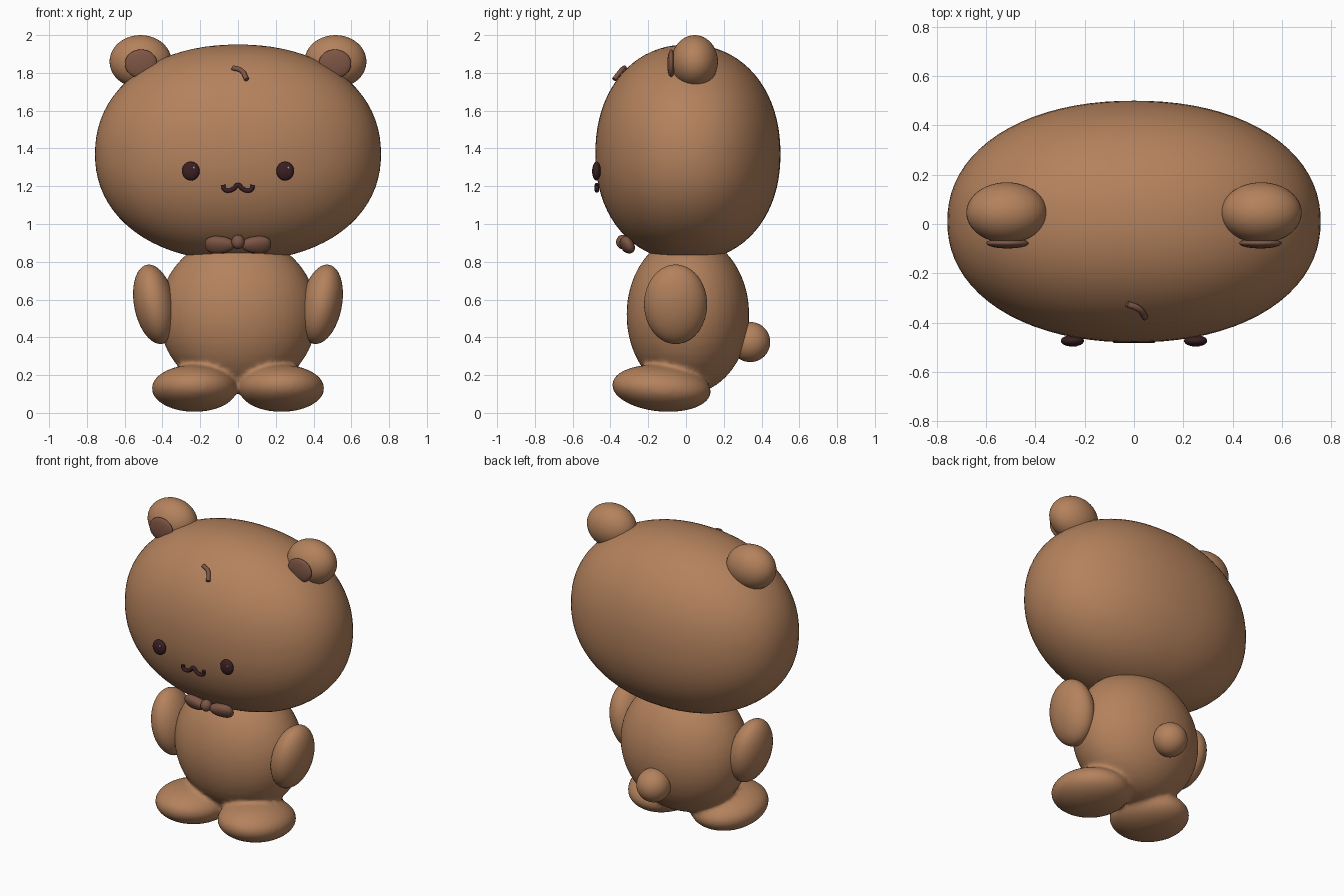
import bpy, bmesh
from math import radians
from mathutils import Matrix, Vector, Euler

cube = bpy.data.objects.get("Cube")
if cube:
    bpy.data.objects.remove(cube, do_unlink=True)


def material(name, rgb):
    m = bpy.data.materials.new(name)
    m.use_nodes = True
    m.diffuse_color = (*rgb, 1)
    m.node_tree.nodes["Principled BSDF"].inputs["Base Color"].default_value = (*rgb, 1)
    return m


fur = material("brown fur", (0.456, 0.223, 0.109))
dark_fur = material("dark brown", (0.205, 0.091, 0.058))
black = material("blackish brown", (0.042, 0.014, 0.016))
glint = material("eye glint", (0.45, 0.3, 0.3))


def add_ball(bm, center, radii, rot=(0, 0, 0), power=2.0, segments=48):
    """Ellipsoid; a power above 2 makes it boxier."""
    verts = bmesh.ops.create_uvsphere(
        bm, u_segments=segments, v_segments=segments // 2, radius=1)["verts"]
    turn = Euler([radians(a) for a in rot]).to_matrix()
    for v in verts:
        size = sum(abs(c) ** power for c in v.co) ** (1 / power)
        p = v.co / size
        v.co = turn @ Vector([p[i] * radii[i] for i in range(3)]) + Vector(center)
    return verts


def finish(name, bm, mat):
    mesh = bpy.data.meshes.new(name)
    bm.to_mesh(mesh)
    bm.free()
    mesh.materials.append(mat)
    mesh.shade_smooth()
    obj = bpy.data.objects.new(name, mesh)
    bpy.context.collection.objects.link(obj)
    return obj


def ball(name, mat, *args, **kw):
    bm = bmesh.new()
    add_ball(bm, *args, **kw)
    return finish(name, bm, mat)


def tube(name, mat, points, radius):
    curve = bpy.data.curves.new(name, "CURVE")
    curve.dimensions = "3D"
    curve.bevel_depth = radius
    curve.bevel_resolution = 4
    curve.use_fill_caps = True
    spline = curve.splines.new("BEZIER")
    spline.bezier_points.add(len(points) - 1)
    for bp, p in zip(spline.bezier_points, points):
        bp.co = p
        bp.handle_left_type = bp.handle_right_type = "AUTO"
    curve.materials.append(mat)
    obj = bpy.data.objects.new(name, curve)
    bpy.context.collection.objects.link(obj)


# Head, slightly boxy, with a marginally shorter lower half
bm = bmesh.new()
for v in add_ball(bm, (0, 0, 0), (0.757, 0.49, 0.58), power=2.15, segments=80):
    if v.co.z < 0:
        v.co.z *= 0.975
    v.co += Vector((0, 0.01, 1.37))
finish("head", bm, fur)

# Body and feet fused with a soft crease
bm = bmesh.new()
add_ball(bm, (0, 0.01, 0.52), (0.42, 0.325, 0.42))
for s in (-1, 1):
    add_ball(bm, (s * 0.23, -0.13, 0.13), (0.227, 0.263, 0.123), (-5, 0, 0))
body = finish("body_and_feet", bm, fur)
remesh = body.modifiers.new("fuse", "REMESH")
remesh.mode = "VOXEL"
remesh.voxel_size = 0.014
remesh.use_smooth_shade = True
soften = body.modifiers.new("soften", "SMOOTH")
soften.factor = 0.5
soften.iterations = 8

# Tail
ball("tail", fur, (0, 0.34, 0.375), (0.106, 0.106, 0.106))

# Paired parts
for s, side in ((1, "left"), (-1, "right")):
    ball(side + "_arm", fur, (s * 0.442, -0.055, 0.575), (0.108, 0.167, 0.213), (0, s * 11, 0))
    ball(side + "_ear", fur, (s * 0.516, 0.046, 1.86), (0.164, 0.123, 0.14))
    ball(side + "_inner_ear", dark_fur, (s * 0.513, -0.078, 1.848), (0.086, 0.021, 0.076))
    ball(side + "_eye", black, (s * 0.25, -0.474, 1.28), (0.047, 0.023, 0.05), segments=32)
    ball(side + "_eye_glint", glint, (s * 0.25 + 0.017, -0.492, 1.298),
         (0.007, 0.004, 0.007), segments=12)

    # Bow loop, taller at its outer end and leaning with the chin
    bm = bmesh.new()
    for v in add_ball(bm, (0, 0, 0), (0.08, 0.034, 0.052), power=2.3, segments=32):
        v.co.z *= 0.9 + 2.2 * s * v.co.x
    place = Matrix.Translation((s * 0.096, -0.312, 0.89)) @ Euler(
        (radians(28), 0, radians(s * 8))).to_matrix().to_4x4()
    bm.transform(place)
    finish(side + "_bow_loop", bm, dark_fur)

ball("bow_knot", dark_fur, (0, -0.335, 0.905), (0.035, 0.035, 0.038), segments=32)

# Mouth: two small scoops joined in the middle
half = [(0.078, 1.207), (0.072, 1.184), (0.048, 1.177), (0.022, 1.188)]
mouth = [(-x, z) for x, z in half] + [(0, 1.207)] + half[::-1]
tube("mouth", black, [(x, -0.472, z) for x, z in mouth], 0.0115)

# Tuft of hair on the forehead
tube("hair_tuft", dark_fur,
     [(-0.028, -0.325, 1.827), (0.018, -0.343, 1.812), (0.046, -0.38, 1.765)], 0.013)
